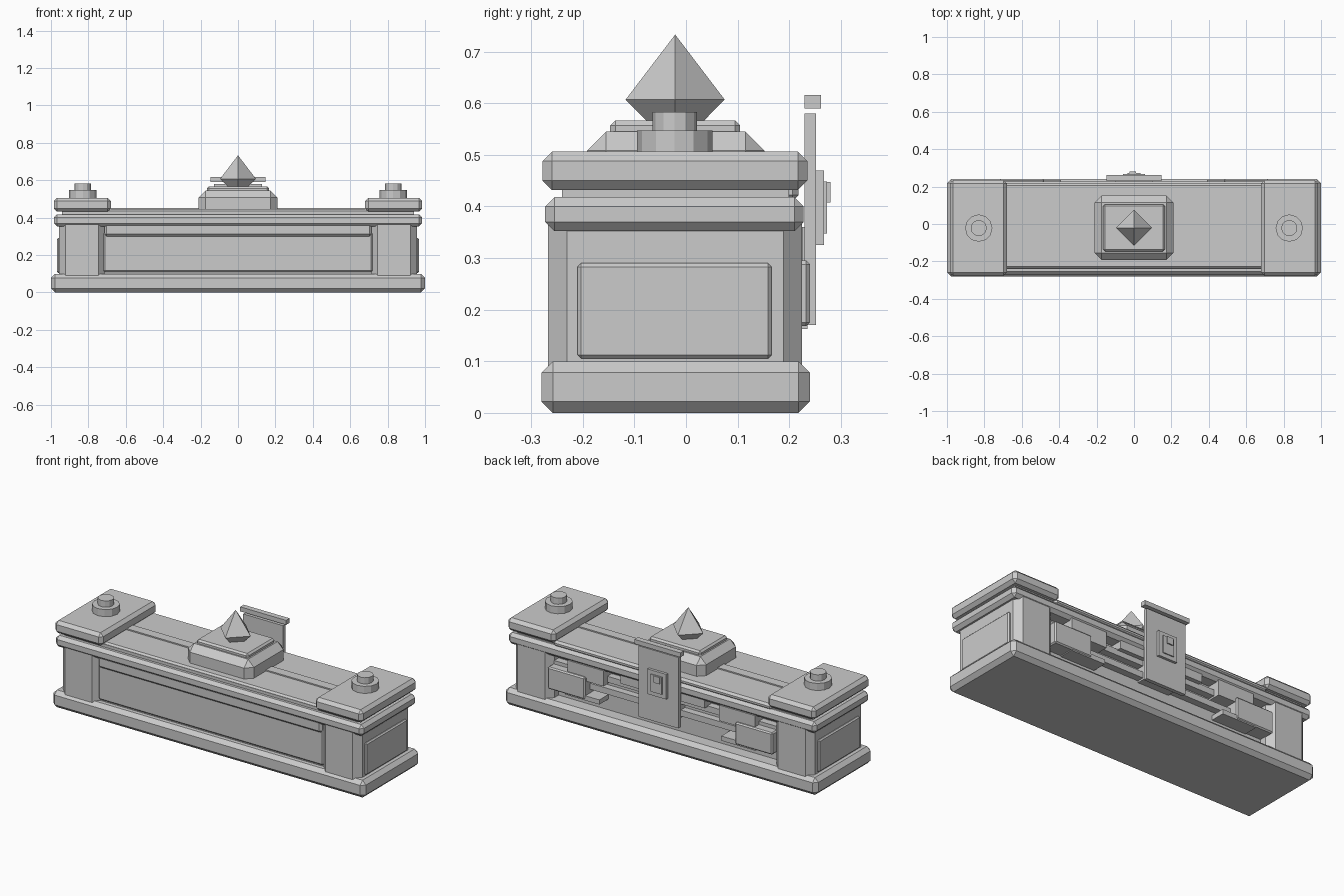
import bpy, bmesh, math

old = bpy.data.objects.get("Cube")
if old:
    bpy.data.objects.remove(old, do_unlink=True)

stone = bpy.data.materials.new("grey stone")
stone.use_nodes = True
GREY = (0.6, 0.6, 0.6, 1)
stone.diffuse_color = GREY
stone.node_tree.nodes["Principled BSDF"].inputs["Base Color"].default_value = GREY


def finish(name, bm):
    mesh = bpy.data.meshes.new(name)
    bm.to_mesh(mesh)
    bm.free()
    mesh.materials.append(stone)
    obj = bpy.data.objects.new(name, mesh)
    bpy.context.collection.objects.link(obj)
    return obj


def box(name, xs, ys, zs, bevel=0, upright_only=False):
    """Box from ranges on each axis, with chamfered edges."""
    bm = bmesh.new()
    bmesh.ops.create_cube(bm, size=1)
    for v in bm.verts:
        v.co = [r[0] if c < 0 else r[1] for c, r in zip(v.co, (xs, ys, zs))]
    if bevel:
        edges = [e for e in bm.edges if not upright_only
                 or abs(e.verts[0].co.z - e.verts[1].co.z) > 0.01]
        bmesh.ops.bevel(bm, geom=edges, offset=bevel, segments=1,
                        affect='EDGES', profile=0.5)
    return finish(name, bm)


def cone(name, x, y, zs, r1, r2, sides):
    bm = bmesh.new()
    bmesh.ops.create_cone(bm, cap_ends=True, segments=sides, radius1=r1,
                          radius2=r2, depth=zs[1] - zs[0])
    bmesh.ops.translate(bm, verts=bm.verts, vec=(x, y, sum(zs) / 2))
    return finish(name, bm)


def both(side, a, b):
    return sorted((side * a, side * b))


# Plinth, central wall and cornice
box("base", (-1, 1), (-0.28, 0.24), (0, 0.1), 0.022)
box("central_wall", (-0.75, 0.75), (-0.235, 0.15), (0.08, 0.37))
box("front_panel", (-0.72, 0.72), (-0.25, -0.22), (0.11, 0.32), 0.008)
box("front_moulding", (-0.715, 0.715), (-0.262, -0.22), (0.3, 0.37), 0.012)
box("cornice", (-0.985, 0.985), (-0.273, 0.228), (0.352, 0.418), 0.018)
box("neck", (-0.94, 0.94), (-0.24, 0.2), (0.41, 0.435))
box("roof_slab", (-0.7, 0.7), (-0.24, 0.218), (0.41, 0.445), 0.012)

# End pillars, caps and finials, with the latch parts at the back
for s, tag in ((1, "left"), (-1, "right")):
    box(tag + "_pillar", both(s, 0.71, 0.957), (-0.267, 0.225), (0.08, 0.37),
        0.036, True)
    box(tag + "_side_panel", both(s, 0.94, 0.968), (-0.21, 0.166),
        (0.105, 0.29), 0.007)
    box(tag + "_cap", both(s, 0.68, 0.985), (-0.278, 0.235), (0.432, 0.506), 0.018)
    cone(tag + "_finial_base", s * 0.83, -0.022, (0.5, 0.547), 0.073, 0.073, 12)
    cone(tag + "_finial_top", s * 0.83, -0.022, (0.54, 0.583), 0.043, 0.043, 12)
    box(tag + "_roof_strip", both(s, 0.2, 0.7), (-0.045, 0.01), (0.44, 0.452))
    box(tag + "_latch_box", both(s, 0.48, 0.72), (0.14, 0.24), (0.168, 0.295), 0.007)
    box(tag + "_upper_block", both(s, 0.37, 0.6), (0.14, 0.226), (0.27, 0.36))
    box(tag + "_inner_block", both(s, 0.1, 0.27), (0.14, 0.215), (0.31, 0.36))
    box(tag + "_lower_bar", both(s, 0.39, 0.61), (0.14, 0.235), (0.163, 0.19))

# Long rails across the rear recess
for i, z in enumerate((0.21, 0.28)):
    box("rear_rail_%d" % (i + 1), (-0.72, 0.72), (0.14, 0.19), (z, z + 0.035))

# Central pedestal with pointed crystal
box("pedestal", (-0.21, 0.21), (-0.192, 0.152), (0.4, 0.545), 0.037)
box("pedestal_step", (-0.165, 0.165), (-0.147, 0.105), (0.53, 0.567), 0.01)
cone("crystal_top", 0, -0.021, (0.607, 0.733), 0.096, 0, 4)
cone("crystal_bottom", 0, -0.021, (0.51, 0.607), 0, 0.096, 4)

# Rear sign plate and lock
box("rear_plate", (-0.128, 0.128), (0.23, 0.252), (0.17, 0.58))
box("rear_plate_bar", (-0.147, 0.147), (0.23, 0.262), (0.59, 0.616))
box("plate_mount", (-0.1, 0.1), (0.14, 0.232), (0.2, 0.36))
box("lock_plate", (-0.06, 0.06), (0.25, 0.267), (0.325, 0.47))
box("lock_body", (-0.035, 0.035), (0.26, 0.273), (0.348, 0.448))
box("lock_button", (-0.025, 0.012), (0.27, 0.28), (0.408, 0.447))
